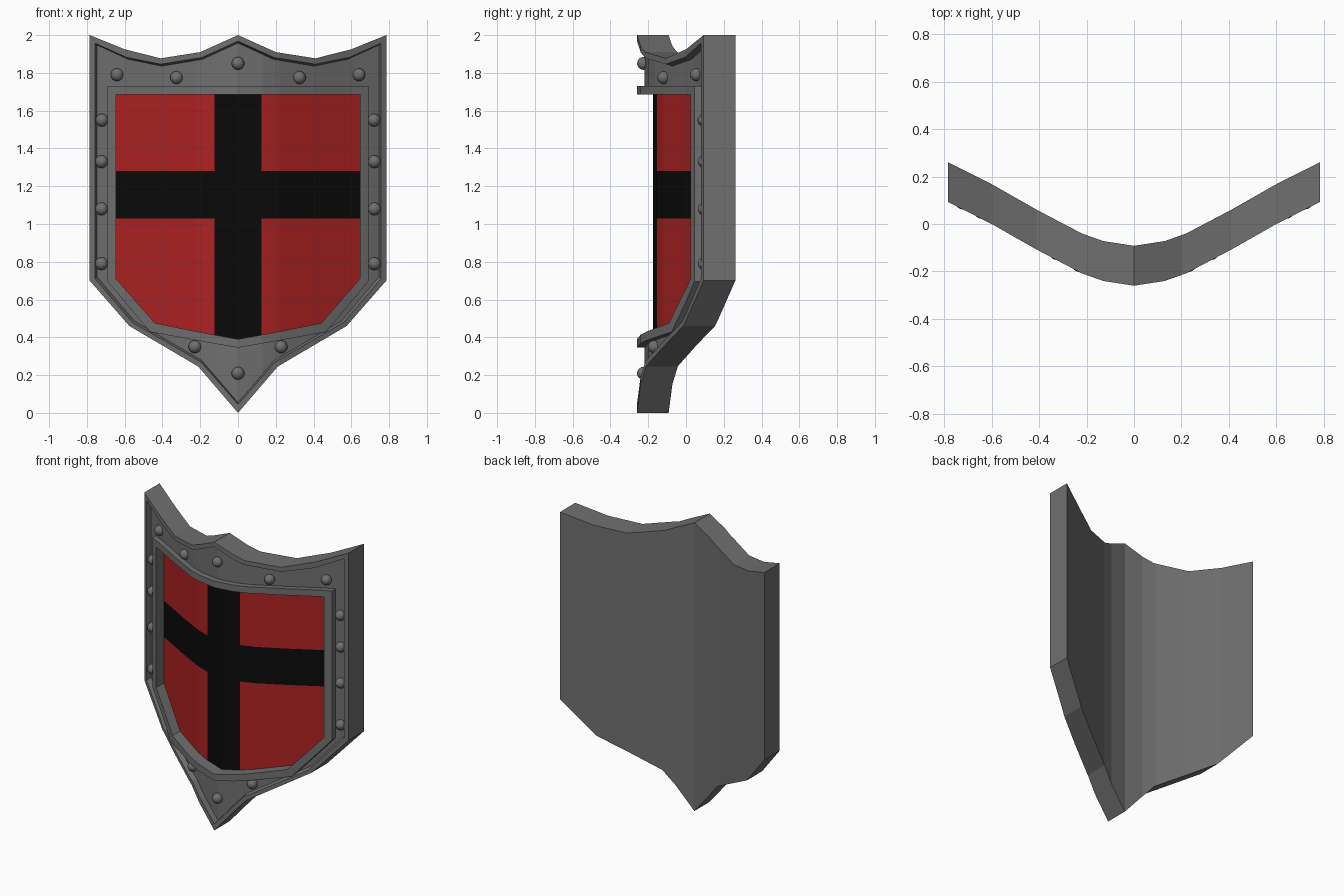
import bpy, bmesh, math
from mathutils import Vector

if "Cube" in bpy.data.objects:
    bpy.data.objects.remove(bpy.data.objects["Cube"])


def material(name, rgb):
    m = bpy.data.materials.new(name)
    m.diffuse_color = (*rgb, 1)
    m.use_nodes = True
    m.node_tree.nodes["Principled BSDF"].inputs["Base Color"].default_value = m.diffuse_color
    return m


STEEL = material("dark steel", (0.16, 0.16, 0.16))
RED = material("red paint", (0.42, 0.016, 0.016))
BLACK = material("black paint", (0.003, 0.003, 0.003))

# Horizontal bend of the shield: front depth against distance from the centre
BEND = [(0, -0.26), (0.13, -0.24), (0.22, -0.208), (0.41, -0.108),
        (0.6, 0.0), (0.785, 0.093)]


def bend(x):
    x = abs(x)
    for (x0, y0), (x1, y1) in zip(BEND, BEND[1:]):
        if x <= x1 or x1 == BEND[-1][0]:
            return y0 + (y1 - y0) * (x - x0) / (x1 - x0)


# Right halves of the nested outlines (x, z), all with the same point count
EDGE = [(0, 2), (0.2, 1.91), (0.41, 1.877), (0.6, 1.925), (0.785, 2),
        (0.785, 0.7), (0.575, 0.46), (0.21, 0.245), (0, 0)]
LIP = [(0, 1.968), (0.19, 1.882), (0.41, 1.846), (0.59, 1.882), (0.757, 1.957),
       (0.757, 0.71), (0.558, 0.478), (0.195, 0.268), (0, 0.045)]
FIELD = [(x * 0.985, z + (-0.01 if z > 1.5 else 0.01)) for x, z in LIP]
FRAME = [(0, 1.73), (0.2, 1.73), (0.41, 1.73), (0.6, 1.73), (0.69, 1.73),
         (0.69, 0.695), (0.465, 0.428), (0.2, 0.38), (0, 0.345)]
PANEL = [(0, 1.685), (0.2, 1.685), (0.41, 1.685), (0.58, 1.685), (0.645, 1.685),
         (0.645, 0.71), (0.44, 0.475), (0.2, 0.427), (0, 0.39)]
SUNK, DEEP, BACK = 0.04, 0.085, 0.168


def build_shield():
    bm = bmesh.new()
    levels = [(EDGE, BACK), (EDGE, 0), (LIP, 0), (FIELD, SUNK), (FRAME, SUNK),
              (FRAME, 0), (PANEL, 0), (PANEL, DEEP)]
    loops = []
    for half, y in levels:
        full = half + [(-x, z) for x, z in half[-2:0:-1]]
        loops.append([bm.verts.new((x, y, z)) for x, z in full])
    n = len(loops[0])
    for a, b in zip(loops, loops[1:]):
        for i in range(n):
            j = (i + 1) % n
            bm.faces.new((a[i], a[j], b[j], b[i]))
    # back plate and painted panel
    caps = [bm.faces.new(loops[0][::-1]), bm.faces.new(loops[-1])]
    bmesh.ops.triangulate(bm, faces=caps)

    # cuts along the bend lines and the edges of the cross
    def cut(co, no):
        bmesh.ops.bisect_plane(bm, geom=bm.verts[:] + bm.edges[:] + bm.faces[:],
                               dist=1e-5, plane_co=co, plane_no=no)
    for x in [k[0] for k in BEND[:-1]] + [0.125]:
        for s in ((1, -1) if x else (1,)):
            cut((s * x, 0, 0), (1, 0, 0))
    for z in (1.028, 1.28):
        cut((0, 0, z), (0, 0, 1))

    # paint the sunken panel: black cross on red
    for f in bm.faces:
        if all(abs(v.co.y - DEEP) < 1e-4 for v in f.verts):
            c = f.calc_center_median()
            f.material_index = 2 if abs(c.x) < 0.125 or 1.028 < c.z < 1.28 else 1
    for v in bm.verts:
        v.co.y += bend(v.co.x)
    bmesh.ops.recalc_face_normals(bm, faces=bm.faces[:])
    me = bpy.data.meshes.new("shield_body")
    bm.to_mesh(me)
    bm.free()
    for m in (STEEL, RED, BLACK):
        me.materials.append(m)
    bpy.context.collection.objects.link(bpy.data.objects.new("shield_body", me))


def build_rivets():
    spots = [(0.72, 1.55), (0.722, 1.33), (0.722, 1.08), (0.722, 0.79),
             (0.64, 1.79), (0.325, 1.775), (0.228, 0.35)]
    spots += [(-x, z) for x, z in spots] + [(0, 1.85), (0, 0.21)]
    for x, z in spots:
        bpy.ops.mesh.primitive_uv_sphere_add(
            segments=16, ring_count=10, radius=0.034,
            location=(x, bend(x) + SUNK - 0.005, z))
        ob = bpy.context.object
        ob.name = "rivet"
        ob.data.materials.append(STEEL)
        bpy.ops.object.shade_smooth()


build_shield()
build_rivets()
